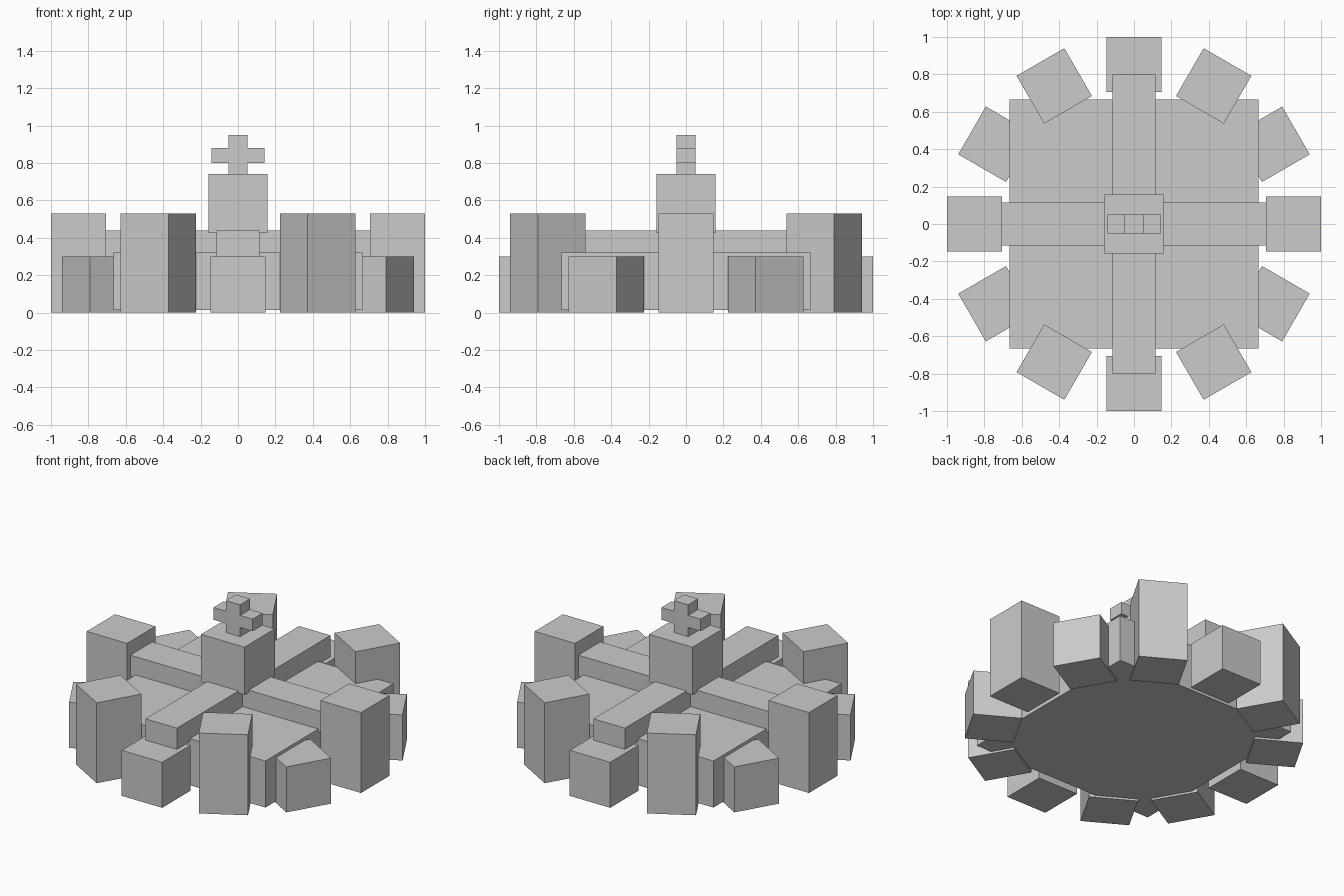
import bpy
import math
from mathutils import Matrix

if "Cube" in bpy.data.objects:
    bpy.data.objects.remove(bpy.data.objects["Cube"], do_unlink=True)

# One plain stone grey for everything
stone = bpy.data.materials.new("stone_grey")
stone.use_nodes = True
colour = (0.6, 0.6, 0.6, 1)
stone.diffuse_color = colour
stone.node_tree.nodes["Principled BSDF"].inputs["Base Color"].default_value = colour


def box(name, size, bottom, top, x=0.0, angle=0.0):
    """Box of plan size (sx, sy) between two heights, moved out along x, then turned about z."""
    bpy.ops.mesh.primitive_cube_add(size=1)
    ob = bpy.context.object
    ob.name = ob.data.name = name
    ob.data.transform(
        Matrix.Rotation(angle, 4, 'Z')
        @ Matrix.Translation((x, 0, (bottom + top) / 2))
        @ Matrix.Diagonal((size[0], size[1], top - bottom, 1)))
    ob.data.materials.append(stone)
    return ob


# Square base slab
box("base_slab", (1.333, 1.333), 0.013, 0.32)

# Two crossing roof beams
for name, angle in (("beam_across", 0), ("beam_lengthwise", math.pi / 2)):
    box(name, (1.6, 0.23), 0.3, 0.44, angle=angle)

# Ring of twelve blocks, alternately tall and short
for i in range(12):
    kind, height = ("short_block", 0.3) if i % 2 else ("tall_block", 0.53)
    box(f"{kind}_{i + 1}", (0.295, 0.295), 0, height, 0.8525, math.radians(30 * i))

# Central tower with a cross on top
box("central_tower", (0.316, 0.316), 0.425, 0.74)
box("cross_upright", (0.104, 0.104), 0.73, 0.95)
for side, angle in (("left", 0), ("right", math.pi)):
    box(f"cross_arm_{side}", (0.091, 0.104), 0.8, 0.88, 0.0975, angle)
